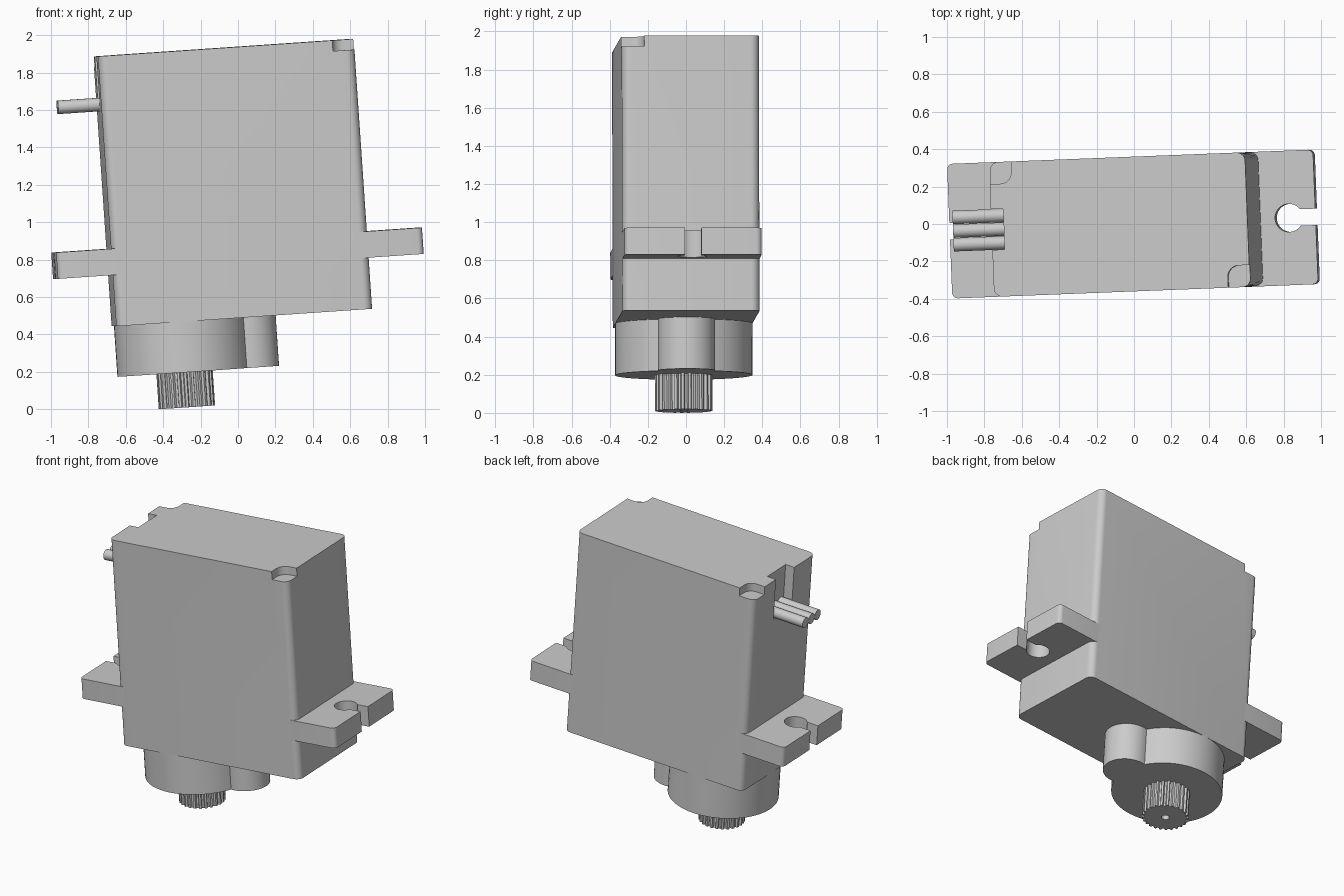
import bpy, bmesh, math
from mathutils import Matrix, Vector

if "Cube" in bpy.data.objects:
    bpy.data.objects.remove(bpy.data.objects["Cube"])

# The whole model leans slightly: turned about z, then tilted about y
TILT = Matrix.Rotation(math.radians(2.25), 4, 'Z') @ Matrix.Rotation(math.radians(-3.9), 4, 'Y')
CX = 0.054                       # middle of the case in its own frame
HX, HY, R = 0.686, 0.36, 0.045   # case half sizes and corner radius
Z0, Z1 = 0.488, 1.934            # case bottom and top
SHAFT_X = -0.272

grey = bpy.data.materials.new("plastic_grey")
grey.diffuse_color = (0.6, 0.6, 0.6, 1)
grey.use_nodes = True
grey.node_tree.nodes["Principled BSDF"].inputs["Base Color"].default_value = grey.diffuse_color


def arc(cx, cy, r, a0, a1, n):
    return [(cx + r * math.cos(math.radians(a0 + (a1 - a0) * i / n)),
             cy + r * math.sin(math.radians(a0 + (a1 - a0) * i / n))) for i in range(n + 1)]


def prism(name, pts, z0, z1):
    """Extrude a 2D outline from z0 to z1."""
    bm = bmesh.new()
    face = bm.faces.new([bm.verts.new((x, y, z0)) for x, y in pts])
    ext = bmesh.ops.extrude_face_region(bm, geom=[face])
    top = [g for g in ext["geom"] if isinstance(g, bmesh.types.BMVert)]
    bmesh.ops.translate(bm, verts=top, vec=(0, 0, z1 - z0))
    return finish(name, bm)


def finish(name, bm):
    bmesh.ops.recalc_face_normals(bm, faces=bm.faces)
    me = bpy.data.meshes.new(name)
    bm.to_mesh(me)
    bm.free()
    me.transform(TILT)
    me.materials.append(grey)
    ob = bpy.data.objects.new(name, me)
    bpy.context.collection.objects.link(ob)
    return ob


def activate(ob):
    bpy.ops.object.select_all(action='DESELECT')
    ob.select_set(True)
    bpy.context.view_layer.objects.active = ob


def cut(ob, cutter):
    cutter.hide_render = True
    mod = ob.modifiers.new("cut", 'BOOLEAN')
    mod.operation, mod.solver, mod.object = 'DIFFERENCE', 'EXACT', cutter
    activate(ob)
    bpy.ops.object.modifier_apply(modifier=mod.name)
    bpy.data.objects.remove(cutter)


def rounded(hx, hy, r):
    pts = []
    for i, (sx, sy) in enumerate([(1, 1), (-1, 1), (-1, -1), (1, -1)]):
        pts += arc(CX + sx * (hx - r), sy * (hy - r), r, i * 90, i * 90 + 90, 8)
    return pts


# Case with two screw pockets on opposite corners and a cable slot
case = prism("case", rounded(HX, HY, R), Z0, Z1)
for s in (1, -1):
    w, r, e = 0.117, 0.06, 0.1
    pocket = [(HX + e, HY - w)] + arc(HX - w + r, HY - w + r, r, 270, 180, 10) + \
             [(HX - w, HY + e), (HX + e, HY + e)]
    pts = [(CX - s * x, s * y) for x, y in pocket]
    cut(case, prism("pocket_cutter", pts, Z1 - 0.057, Z1 + 0.1))
slot_x = CX - HX + 0.066
cut(case, prism("slot_cutter", [(-0.8, -0.109), (slot_x, -0.109), (slot_x, 0.109), (-0.8, 0.109)],
                1.64, Z1 + 0.1))

# Mounting tabs with keyhole slots
hole_x, hole_r, slot, end, cr = 0.839, 0.075, 0.044, 0.981, 0.03
a = math.degrees(math.asin(slot / hole_r))
tab = [(HX - R, -HY)] + arc(end - cr, -HY + cr, cr, -90, 0, 5) + [(end, -slot)] + \
      arc(hole_x, 0, hole_r, -a, a - 360, 32) + [(end, slot)] + \
      arc(end - cr, HY - cr, cr, 0, 90, 5) + [(HX - R, HY)]
tabs = [prism(n, [(CX + s * x, y) for x, y in tab], 0.762, 0.903)
        for n, s in (("right_tab", 1), ("left_tab", -1))]

# Gear housing: large round plus small lobe in one outline
R1, R2, d = 0.36, 0.15, 0.357
ix = (d * d + R1 * R1 - R2 * R2) / (2 * d)
iy = math.sqrt(R1 * R1 - ix * ix)
a1 = math.degrees(math.atan2(iy, ix))
a2 = math.degrees(math.atan2(iy, ix - d))
outline = arc(SHAFT_X, 0, R1, a1, 360 - a1, 56) + arc(SHAFT_X + d, 0, R2, -a2, a2, 24)[1:-1]
housing = prism("gear_housing", outline, 0.217, Z0 + 0.01)

# Toothed output shaft with a screw hole
teeth = 25
pts = []
for i in range(teeth):
    for f, r in ((0.0, 0.137), (0.35, 0.137), (0.5, 0.151), (0.85, 0.151)):
        t = (i + f) / teeth * math.tau
        pts.append((SHAFT_X + r * math.cos(t), r * math.sin(t)))
shaft = prism("output_shaft", pts, 0.029, 0.225)
cut(shaft, prism("hole_cutter", arc(SHAFT_X, 0, 0.025, 0, 345, 23), -0.1, 0.15))

# Three cable wires
wires = []
for n, y in (("wire_front", -0.073), ("wire_middle", 0), ("wire_back", 0.073)):
    bm = bmesh.new()
    x0, x1 = -0.854, slot_x + 0.01
    bmesh.ops.create_cone(bm, cap_ends=True, segments=24, radius1=0.036, radius2=0.036, depth=x1 - x0,
                          matrix=Matrix.Translation(((x0 + x1) / 2, y, 1.676)) @
                          Matrix.Rotation(math.pi / 2, 4, 'Y'))
    wires.append(finish(n, bm))

for ob in [case, housing, shaft] + tabs + wires:
    activate(ob)
    bpy.ops.object.shade_smooth_by_angle(angle=math.radians(28))
